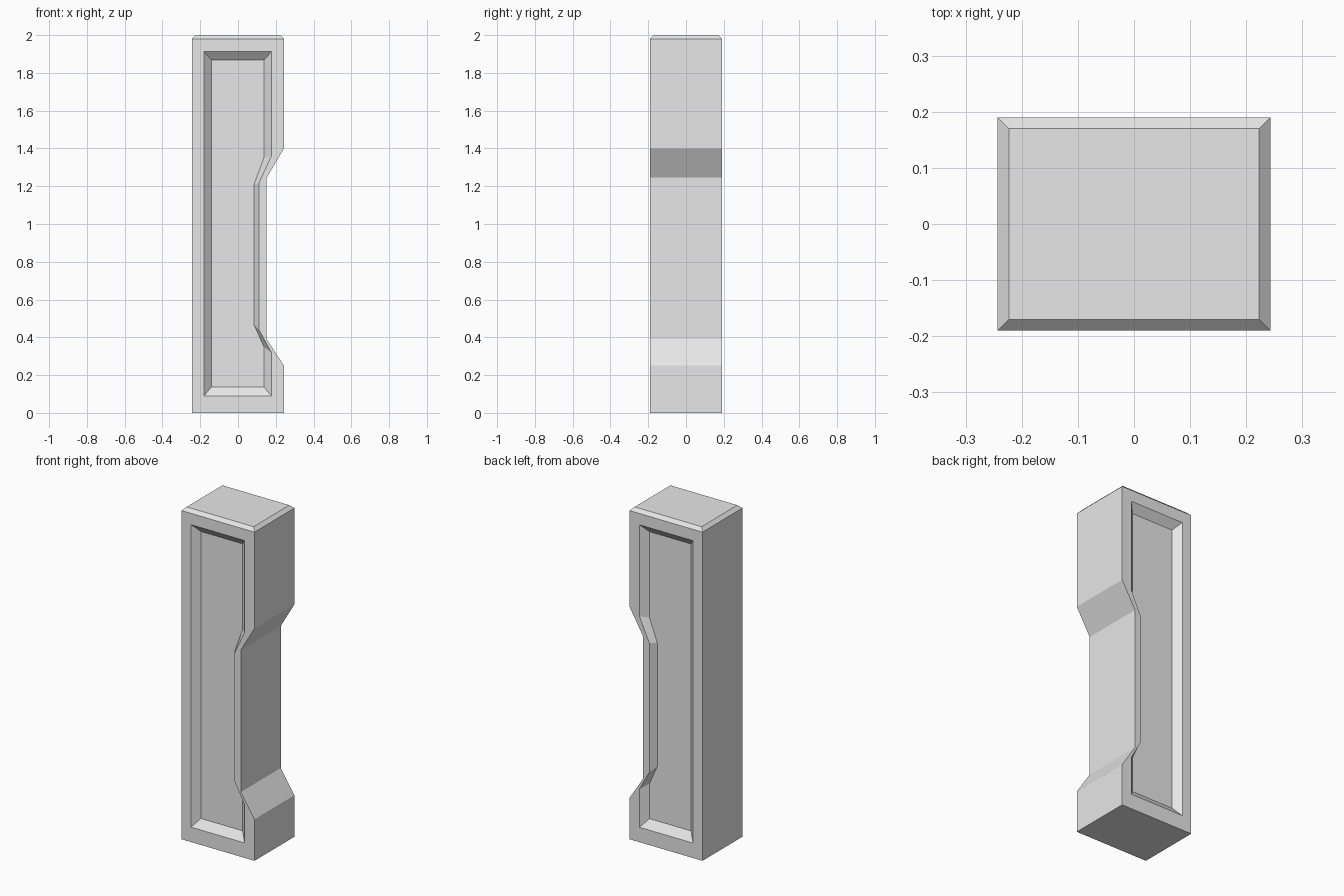
import bpy
import bmesh

cube = bpy.data.objects.get("Cube")
if cube:
    bpy.data.objects.remove(cube, do_unlink=True)

HALF_X, HALF_Y, HEIGHT = 0.243, 0.19, 2.0
CHAMFER, RECESS = 0.02, 0.038


def profile(left, right, waist, zs):
    """Eight-point (x, z) outline with a notch in its +x edge."""
    bottom, low, low_in, high_in, high, top = zs
    return [(left, bottom), (right, bottom), (right, low), (waist, low_in),
            (waist, high_in), (right, high), (right, top), (left, top)]


outline = profile(-HALF_X, HALF_X, 0.152, (0, 0.25, 0.39, 1.245, 1.4, HEIGHT - CHAMFER))
rim = profile(-0.18, 0.177, 0.111, (0.09, 0.32, 0.44, 1.217, 1.36, 1.912))
panel = profile(-0.14, 0.137, 0.085, (0.138, 0.35, 0.466, 1.21, 1.35, 1.867))

bm = bmesh.new()


def ring(points, y):
    return [bm.verts.new((x, y, z)) for x, z in points]


def bridge(a, b, skip=()):
    n = len(a)
    for i in range(n):
        if i not in skip:
            j = (i + 1) % n
            bm.faces.new((a[i], a[j], b[j], b[i]))


# Front and back: flat frame, sloped recess walls, sunken panel
edges = []
for side in (-1, 1):
    outer = ring(outline, side * HALF_Y)
    lip = ring(rim, side * HALF_Y)
    inner = ring(panel, side * (HALF_Y - RECESS))
    bridge(outer, lip)
    bridge(lip, inner)
    bm.faces.new(inner)
    edges.append(outer)
front, back = edges

# Sides and base, leaving the top open
bridge(front, back, skip=(6,))

# Chamfered cap
shoulder = [front[7], front[6], back[6], back[7]]
cap = [bm.verts.new((v.co.x - CHAMFER * (1 if v.co.x > 0 else -1),
                     v.co.y - CHAMFER * (1 if v.co.y > 0 else -1), HEIGHT))
       for v in shoulder]
bridge(shoulder, cap)
bm.faces.new(cap)
bmesh.ops.recalc_face_normals(bm, faces=bm.faces[:])

mesh = bpy.data.meshes.new("notched_pillar")
bm.to_mesh(mesh)
bm.free()
pillar = bpy.data.objects.new("notched_pillar", mesh)
bpy.context.collection.objects.link(pillar)

# Plain grey material
grey = bpy.data.materials.new("light_grey")
grey.use_nodes = True
colour = (0.8, 0.8, 0.8, 1)
grey.diffuse_color = colour
for node in grey.node_tree.nodes:
    if node.type == "BSDF_PRINCIPLED":
        node.inputs["Base Color"].default_value = colour
mesh.materials.append(grey)
